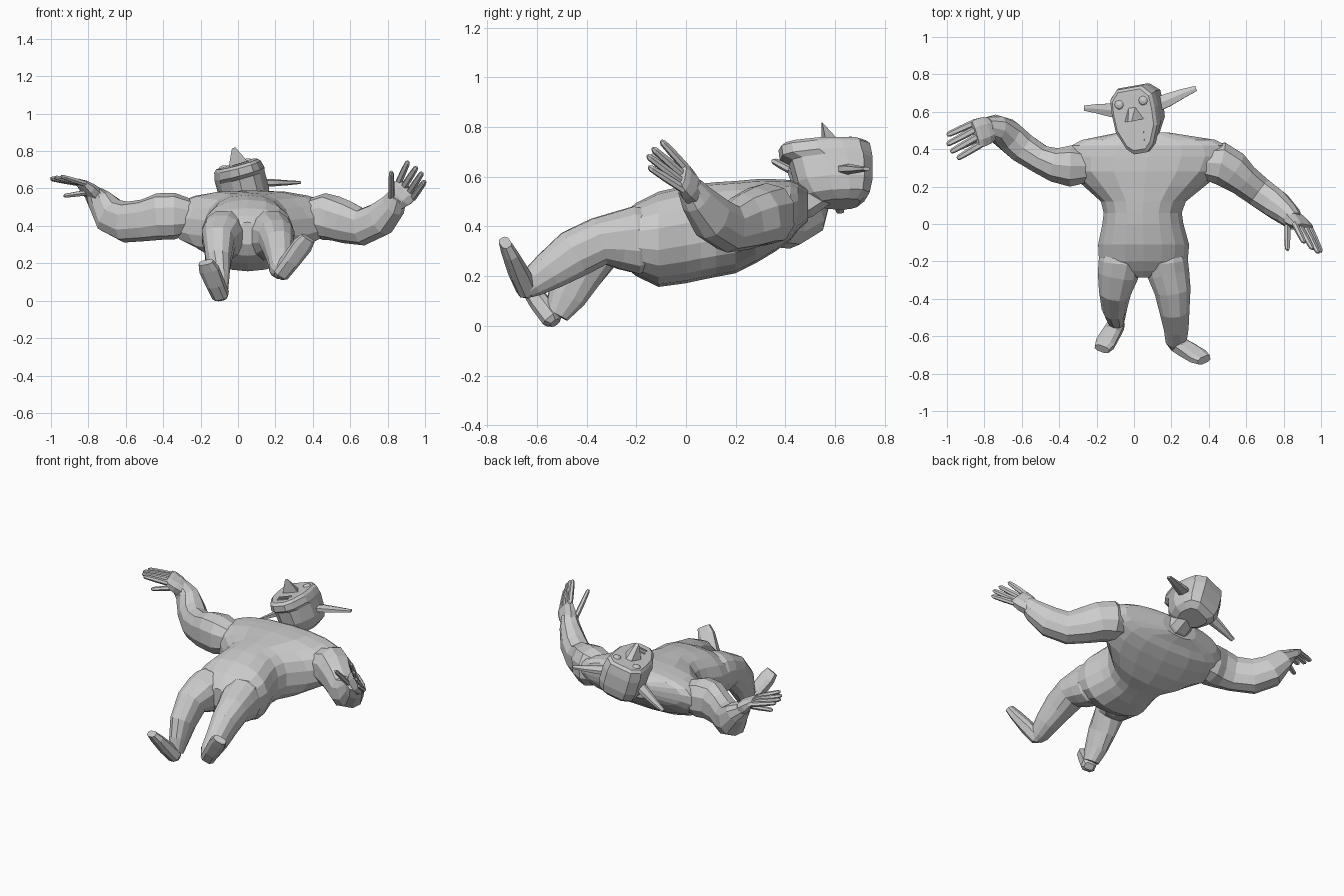
import bpy, bmesh
from math import cos, sin, pi, radians
from mathutils import Vector, Matrix


def finish(name, bm, matrix=None):
    bmesh.ops.recalc_face_normals(bm, faces=bm.faces)
    if matrix:
        bm.transform(matrix)
    me = bpy.data.meshes.new(name)
    bm.to_mesh(me)
    bm.free()
    ob = bpy.data.objects.new(name, me)
    bpy.context.collection.objects.link(ob)
    return ob


def skin(bm, rings):
    """Bridge a list of equal-length point rings and cap both ends."""
    vr = [[bm.verts.new(p) for p in r] for r in rings]
    n = len(vr[0])
    for a, b in zip(vr, vr[1:]):
        for i in range(n):
            bm.faces.new((a[i], a[(i + 1) % n], b[(i + 1) % n], b[i]))
    bm.faces.new(vr[0])
    bm.faces.new(vr[-1])


def loft(name, pts, n=8, ref=(0, 0, 1), axis=None, power=0.85, matrix=None, bm=None):
    """pts: x, y, z, side radius, radius along ref."""
    own = bm is None
    bm = bm or bmesh.new()
    c = [Vector(p[:3]) for p in pts]
    rings = []
    for i, p in enumerate(pts):
        t = Vector(axis) if axis else c[min(i + 1, len(c) - 1)] - c[max(i - 1, 0)]
        t.normalize()
        v = Vector(ref)
        v = (v - t * v.dot(t)).normalized()
        u = t.cross(v)
        ring = []
        for k in range(n):
            a = 2 * pi * (k + 0.5) / n
            x, y = (abs(f) ** power * (1 if f > 0 else -1) for f in (cos(a), sin(a)))
            ring.append(c[i] + u * x * p[3] + v * y * p[4])
        rings.append(ring)
    skin(bm, rings)
    if own:
        return finish(name, bm, matrix)


# Torso, as y, x0, x1, z0, z1 sections
torso = [(-.285, 0, .10, .30, .42), (-.25, -.12, .22, .24, .455), (-.2, -.19, .29, .20, .495),
         (-.11, -.195, .298, .157, .54), (0, -.172, .267, .172, .565), (.06, -.165, .258, .185, .572),
         (.12, -.18, .28, .197, .578), (.2, -.27, .38, .212, .583), (.28, -.36, .48, .252, .59),
         (.36, -.37, .52, .30, .59), (.42, -.34, .50, .345, .587), (.45, -.28, .44, .385, .575),
         (.49, -.08, .18, .42, .55)]
loft("torso", [((a + b) / 2, y, (c + d) / 2, (b - a) / 2, (d - c) / 2) for y, a, b, c, d in torso],
     n=18, axis=(0, 1, 0))
loft("neck", [(.06, .38, .47, .10, .07), (.05, .48, .495, .08, .065), (.04, .57, .55, .07, .055)])

# Legs and feet
loft("right_leg", [(.17, -.08, .36, .08, .10), (.175, -.2, .345, .117, .14), (.185, -.27, .345, .115, .12),
                   (.205, -.35, .34, .10, .098), (.215, -.45, .29, .083, .10), (.225, -.55, .22, .068, .08),
                   (.225, -.62, .172, .058, .06), (.235, -.65, .148, .045, .042)], n=12)
loft("left_leg", [(-.07, -.08, .36, .08, .10), (-.075, -.2, .345, .117, .14), (-.085, -.27, .34, .112, .12),
                  (-.1, -.35, .315, .088, .10), (-.105, -.43, .215, .07, .098), (-.1, -.48, .12, .054, .08),
                  (-.095, -.52, .045, .042, .05)], n=12)


def foot(name, heel, toe, ref):
    h, t = Vector(heel), Vector(toe)
    prof = [(-.03, .03, .022), (.05, .046, .042), (.4, .05, .042), (.8, .055, .03), (1, .042, .022)]
    loft(name, [(*h.lerp(t, f), a, b) for f, a, b in prof], ref=ref, power=.7)


foot("right_foot", (.22, -.635, .135), (.375, -.727, .335), (.05, -.8, -.5))
foot("left_foot", (-.088, -.53, .018), (-.172, -.668, .205), (0, -.5, -.87))

# Arms
loft("left_arm", [(-.24, .31, .45, .09, .09), (-.34, .31, .452, .115, .125), (-.42, .315, .45, .095, .125),
                  (-.5, .345, .43, .08, .112), (-.6, .41, .42, .085, .11), (-.68, .48, .455, .085, .10),
                  (-.74, .515, .535, .07, .07), (-.785, .51, .58, .062, .045)], n=10)
loft("right_arm", [(.36, .33, .45, .09, .09), (.46, .325, .45, .118, .125), (.52, .29, .44, .11, .12),
                   (.58, .24, .42, .092, .115), (.67, .17, .395, .085, .10), (.76, .105, .435, .08, .095),
                   (.83, .045, .51, .062, .07), (.855, .015, .56, .05, .05)], n=10)


# Hands: a flat palm, four fingers and a thumb in one mesh
def hand(name, wrist, bases, tips, thumb):
    bm = bmesh.new()
    b = [Vector(p) for p in bases]
    t = [Vector(p) for p in tips]
    w, k = Vector(wrist), (b[0] + b[3]) / 2
    across = b[3] - b[0]
    half = across.length / 2
    loft("", [(*w, .045, half * 1.05), (*w.lerp(k, .5), .04, half * 1.3), (*k, .026, half * 1.35),
              (*w.lerp(k, 1.25), .014, half * 1.2)], ref=across, bm=bm)
    digits = list(zip(b, t)) + [(Vector(thumb[0]), Vector(thumb[1]))]
    for p, q in digits:
        loft("", [(*p, .015, .019), (*p.lerp(q, .5), .015, .018), (*p.lerp(q, .92), .012, .015),
                  (*q, .006, .008)], n=6, ref=across, bm=bm)
    finish(name, bm)


hand("left_hand", (-.765, .51, .565),
     [(-.845, .545, .625), (-.85, .505, .63), (-.84, .465, .63), (-.82, .425, .625)],
     [(-1, .475, .65), (-1, .425, .655), (-.98, .385, .66), (-.945, .35, .665)],
     [(-.79, .48, .58), (-.93, .41, .56)])
hand("right_hand", (.845, .03, .535),
     [(.86, 0, .635), (.89, -.02, .615), (.92, -.025, .585), (.935, -.01, .55)],
     [(.91, -.1, .745), (.955, -.135, .715), (.985, -.155, .685), (1, -.15, .64)],
     [(.82, 0, .55), (.82, -.14, .69)])

# Head, built facing +z locally, then rolled and turned
HEAD = (Matrix.Translation((.03, .57, .62)) @ Matrix.Rotation(radians(10), 4, 'Z')
        @ Matrix.Rotation(radians(-16), 4, 'Y'))
half = [(-1, .04), (-.8, .08), (-.25, .125), (.3, .13), (.72, .125), (1, .075)]
outline = [(w, f) for f, w in half] + [(-w, f) for f, w in reversed(half)]
bm = bmesh.new()
skin(bm, [[(x * s, (a + b) / 2 + f * (b - a) / 2, z) for x, f in outline] for z, a, b, s in
          [(.115, -.17, .15, .82), (.10, -.19, .165, .93), (.06, -.187, .17, 1), (.04, -.15, .172, 1),
           (-.05, -.13, .168, 1), (-.105, -.10, .155, .88), (-.135, -.05, .12, .6)]])
finish("head", bm, HEAD)

# Nose wedge
bm = bmesh.new()
v = [bm.verts.new(p) for p in [(-.02, .07, .10), (.02, .07, .10), (.06, -.01, .10), (-.06, -.01, .10),
                               (-.01, -.015, .205), (.01, -.015, .205)]]
for f in [(0, 1, 5, 4), (1, 2, 5), (0, 4, 3), (2, 3, 4, 5), (0, 3, 2, 1)]:
    bm.faces.new([v[i] for i in f])
finish("nose", bm, HEAD)


def box(name, loc, size):
    bm = bmesh.new()
    bmesh.ops.create_cube(bm, size=1, matrix=Matrix.Translation(loc) @ Matrix.Diagonal((*size, 1)))
    finish(name, bm, HEAD)


box("upper_lip", (0, -.085, .112), (.085, .012, .018))
box("lower_lip", (0, -.12, .112), (.075, .012, .018))

# Eyes and pointed ears on both sides
for s, side in ((-1, "left"), (1, "right")):
    bm = bmesh.new()
    bmesh.ops.create_uvsphere(bm, u_segments=10, v_segments=6, radius=.035,
                              matrix=Matrix.Translation((s * .068, .085, .092)))
    finish(side + "_eye", bm, HEAD)
    loft(side + "_ear", [(s * .10, .05, -.02, .04, .022), (s * .16, .065, -.035, .04, .02),
                         (s * .24, .085, -.058, .028, .014), (s * .315, .10, -.078, .016, .008)],
         n=6, matrix=HEAD)
